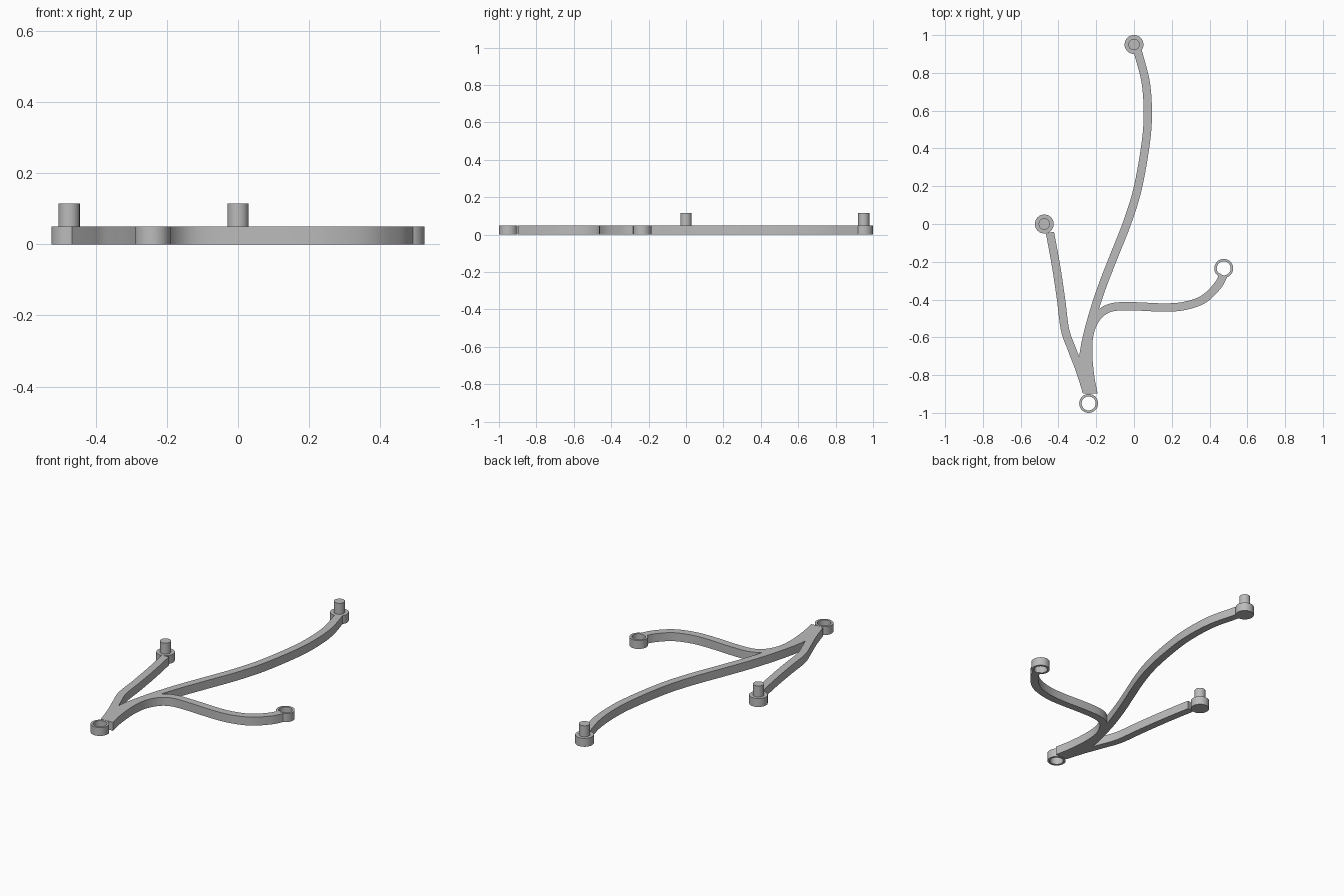
import bpy, bmesh, math
from mathutils import Vector, geometry

if "Cube" in bpy.data.objects:
    bpy.data.objects.remove(bpy.data.objects["Cube"])

THICK, WIDTH = 0.05, 0.044
RIM, HOLE, PEG, PEG_TOP = 0.05, 0.037, 0.03, 0.115
SEGMENTS = 48

grey = bpy.data.materials.new("plain grey")
grey.use_nodes = True
grey.diffuse_color = (0.5, 0.5, 0.5, 1)
grey.node_tree.nodes["Principled BSDF"].inputs["Base Color"].default_value = grey.diffuse_color


def finish(bm, name):
    bmesh.ops.recalc_face_normals(bm, faces=bm.faces)
    mesh = bpy.data.meshes.new(name)
    bm.to_mesh(mesh)
    bm.free()
    mesh.materials.append(grey)
    obj = bpy.data.objects.new(name, mesh)
    bpy.context.collection.objects.link(obj)
    bpy.ops.object.select_all(action="DESELECT")
    obj.select_set(True)
    bpy.context.view_layer.objects.active = obj
    bpy.ops.object.shade_smooth_by_angle(angle=math.radians(35))
    return obj


def smooth_path(points, steps=8):
    """Catmull-Rom curve through the points."""
    p = [Vector(q) for q in points]
    p = [2 * p[0] - p[1]] + p + [2 * p[-1] - p[-2]]
    out = []
    for a, b, c, d in zip(p, p[1:], p[2:], p[3:]):
        for i in range(steps):
            t = i / steps
            out.append(b + (c - a) * t / 2 + (2 * a - 5 * b + 4 * c - d) * t**2 / 2
                       + (3 * b - a - 3 * c + d) * t**3 / 2)
    return out + [p[-2]]


def edge(path, side):
    """One side of a constant-width arm."""
    out = []
    for i, q in enumerate(path):
        t = (path[min(i + 1, len(path) - 1)] - path[max(i - 1, 0)]).normalized()
        out.append(q + Vector((-t.y, t.x)) * side * WIDTH / 2)
    return out


def fork(down, other):
    """Follow one edge to where it meets another, then go back along that."""
    for i in range(len(down) - 1):
        for j in range(len(other) - 1):
            hit = geometry.intersect_line_line_2d(down[i], down[i + 1], other[j], other[j + 1])
            if hit:
                return down[:i + 1], [hit] + other[j::-1]
    return down, other[::-1]


def lathe(name, centre, profile, closed):
    """Turn a radius/height profile about a vertical axis."""
    bm = bmesh.new()
    verts = [bm.verts.new((r, 0, z)) for r, z in profile]
    pairs = list(zip(verts, verts[1:])) + ([(verts[-1], verts[0])] if closed else [])
    edges = [bm.edges.new(e) for e in pairs]
    bmesh.ops.spin(bm, geom=verts + edges, cent=(0, 0, 0), axis=(0, 0, 1),
                   angle=math.tau, steps=SEGMENTS, use_duplicate=False)
    bmesh.ops.remove_doubles(bm, verts=bm.verts, dist=0.0001)
    bmesh.ops.translate(bm, verts=bm.verts, vec=(*centre, 0))
    return finish(bm, name)


# Centre lines of the three arms, each from its tip to the shared hub
side_arm = smooth_path([(-.445, -.045), (-.413, -.22), (-.386, -.40), (-.365, -.56),
                        (-.328, -.665), (-.286, -.775), (-.249, -.892)])
long_arm = smooth_path([(.02, .915), (.062, .75), (.073, .58), (.061, .42), (.02, .19),
                        (-.035, .01), (-.106, -.17), (-.17, -.335), (-.222, -.495),
                        (-.26, -.65), (-.264, -.74), (-.23, -.89)])
curved_arm = smooth_path([(.473, -.272), (.44, -.33), (.365, -.40), (.26, -.435),
                          (.15, -.442), (0, -.436), (-.115, -.441), (-.185, -.48),
                          (-.23, -.56), (-.243, -.665), (-.233, -.80), (-.214, -.902)])

# Branched flat bar as one outline
side_inner, long_left = fork(edge(side_arm, 1), edge(long_arm, -1))
long_right, curved_top = fork(edge(long_arm, 1), edge(curved_arm, -1))
outline = (edge(side_arm, -1)[::-1] + side_inner + long_left
           + long_right + curved_top + edge(curved_arm, 1))
bm = bmesh.new()
base = bm.faces.new([bm.verts.new((*q, 0)) for q in outline])
top = bmesh.ops.extrude_face_region(bm, geom=[base], use_keep_orig=True)
bmesh.ops.translate(bm, vec=(0, 0, THICK),
                    verts=[v for v in top["geom"] if isinstance(v, bmesh.types.BMVert)])
finish(bm, "branched_bar")

# Open rings
ring = [(RIM, 0), (RIM, THICK), (HOLE, THICK), (HOLE, 0)]
lathe("hub_ring", (-.24, -.95), ring, True)
lathe("curved_arm_ring", (.475, -.235), ring, True)

# Solid discs with upright pegs
peg = [(0, 0), (RIM, 0), (RIM, THICK), (PEG, THICK), (PEG, PEG_TOP), (0, PEG_TOP)]
lathe("long_arm_peg", (0, .95), peg, False)
lathe("side_arm_peg", (-.475, 0), peg, False)
